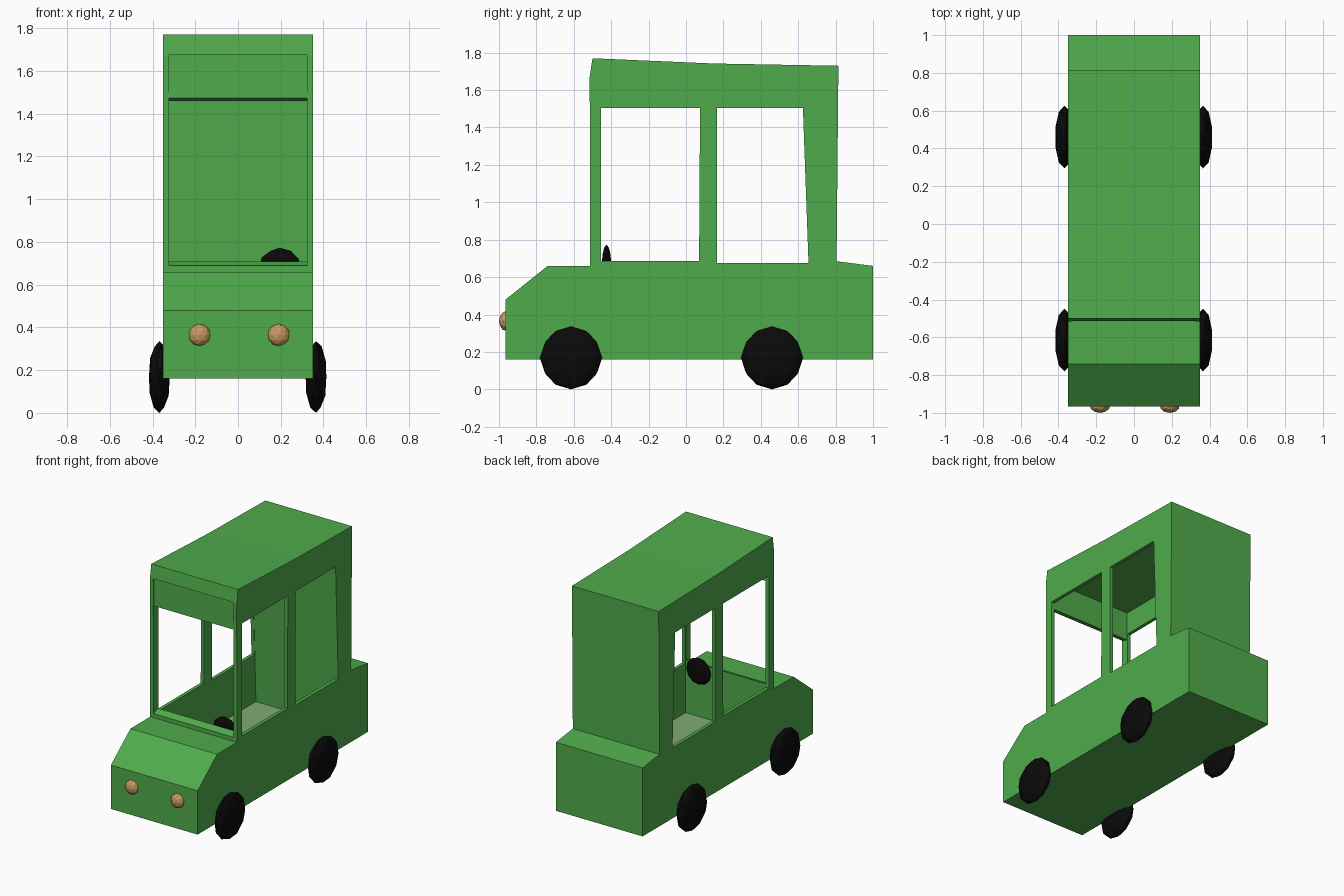
import bpy, bmesh

if "Cube" in bpy.data.objects:
    bpy.data.objects.remove(bpy.data.objects["Cube"])


def material(name, rgb):
    m = bpy.data.materials.new(name)
    m.diffuse_color = (*rgb, 1)
    m.use_nodes = True
    m.node_tree.nodes["Principled BSDF"].inputs["Base Color"].default_value = m.diffuse_color
    return m


GREEN = material("body green", (0.08, 0.41, 0.072))
BLACK = material("tyre black", (0.003, 0.003, 0.003))
TAN = material("lamp tan", (0.56, 0.32, 0.125))
PALE = material("floor pale green", (0.22, 0.40, 0.17))


def prism(name, profile, half_width, mat):
    """Extrude a (y, z) profile symmetrically across x."""
    bm = bmesh.new()
    face = bm.faces.new([bm.verts.new((-half_width, y, z)) for y, z in profile])
    ext = bmesh.ops.extrude_face_region(bm, geom=[face])
    verts = [v for v in ext["geom"] if isinstance(v, bmesh.types.BMVert)]
    bmesh.ops.translate(bm, verts=verts, vec=(2 * half_width, 0, 0))
    bmesh.ops.recalc_face_normals(bm, faces=bm.faces)
    me = bpy.data.meshes.new(name)
    bm.to_mesh(me)
    bm.free()
    me.materials.append(mat)
    ob = bpy.data.objects.new(name, me)
    bpy.context.collection.objects.link(ob)
    return ob


def ball(name, centre, half_size, mat):
    """Faceted ellipsoid with the given half sizes."""
    bpy.ops.mesh.primitive_ico_sphere_add(subdivisions=2, radius=1, location=centre)
    ob = bpy.context.object
    ob.name = name
    ob.scale = half_size
    ob.data.materials.append(mat)
    return ob


def cut(target, profile, half_width):
    cutter = prism("cutter", profile, half_width, GREEN)
    cutter.hide_render = True
    mod = target.modifiers.new("cut", 'BOOLEAN')
    mod.operation = 'DIFFERENCE'
    mod.solver = 'EXACT'
    mod.object = cutter
    bpy.context.view_layer.objects.active = target
    bpy.ops.object.modifier_apply(modifier=mod.name)
    bpy.data.objects.remove(cutter)


# car body: one side profile
body = prism("car_body", [
    (-0.965, 0.16), (-0.965, 0.48), (-0.74, 0.66), (-0.512, 0.66), (-0.515, 1.67),
    (-0.50, 1.77), (0.15, 1.742), (0.815, 1.73), (0.805, 0.685), (1.0, 0.66), (1.0, 0.16)],
    0.35, GREEN)

# hollow cabin
cut(body, [(-0.46, 0.32), (-0.46, 1.67), (0.622, 1.67), (0.671, 0.32)], 0.325)
# windscreen with sloped sill and header underside
cut(body, [(-0.55, 0.685), (-0.505, 0.69), (-0.445, 0.715), (-0.445, 1.455), (-0.55, 1.485)], 0.324)
# shallow recess in the header above the windscreen
cut(body, [(-0.55, 1.47), (-0.508, 1.47), (-0.505, 1.675), (-0.55, 1.675)], 0.3235)
# front and rear side windows
cut(body, [(-0.455, 0.685), (-0.455, 1.505), (0.075, 1.505), (0.07, 0.685)], 0.5)
cut(body, [(0.165, 0.675), (0.165, 1.505), (0.625, 1.505), (0.655, 0.675)], 0.5)

# cabin floor plate
prism("cabin_floor", [(-0.459, 0.319), (-0.459, 0.326), (0.669, 0.326), (0.669, 0.319)], 0.324, PALE)

# wheels
for side, x in (("left", -0.368), ("right", 0.365)):
    for end, y in (("front", -0.615), ("rear", 0.46)):
        ball(f"{end}_{side}_wheel", (x, y, 0.168), (0.051, 0.166, 0.168), BLACK)

# headlights
for side, x in (("left", -0.18), ("right", 0.19)):
    ball(f"{side}_headlight", (x, -0.965, 0.365), (0.052, 0.035, 0.052), TAN)

# steering wheel
ball("steering_wheel", (0.195, -0.425, 0.675), (0.1, 0.025, 0.098), BLACK)
